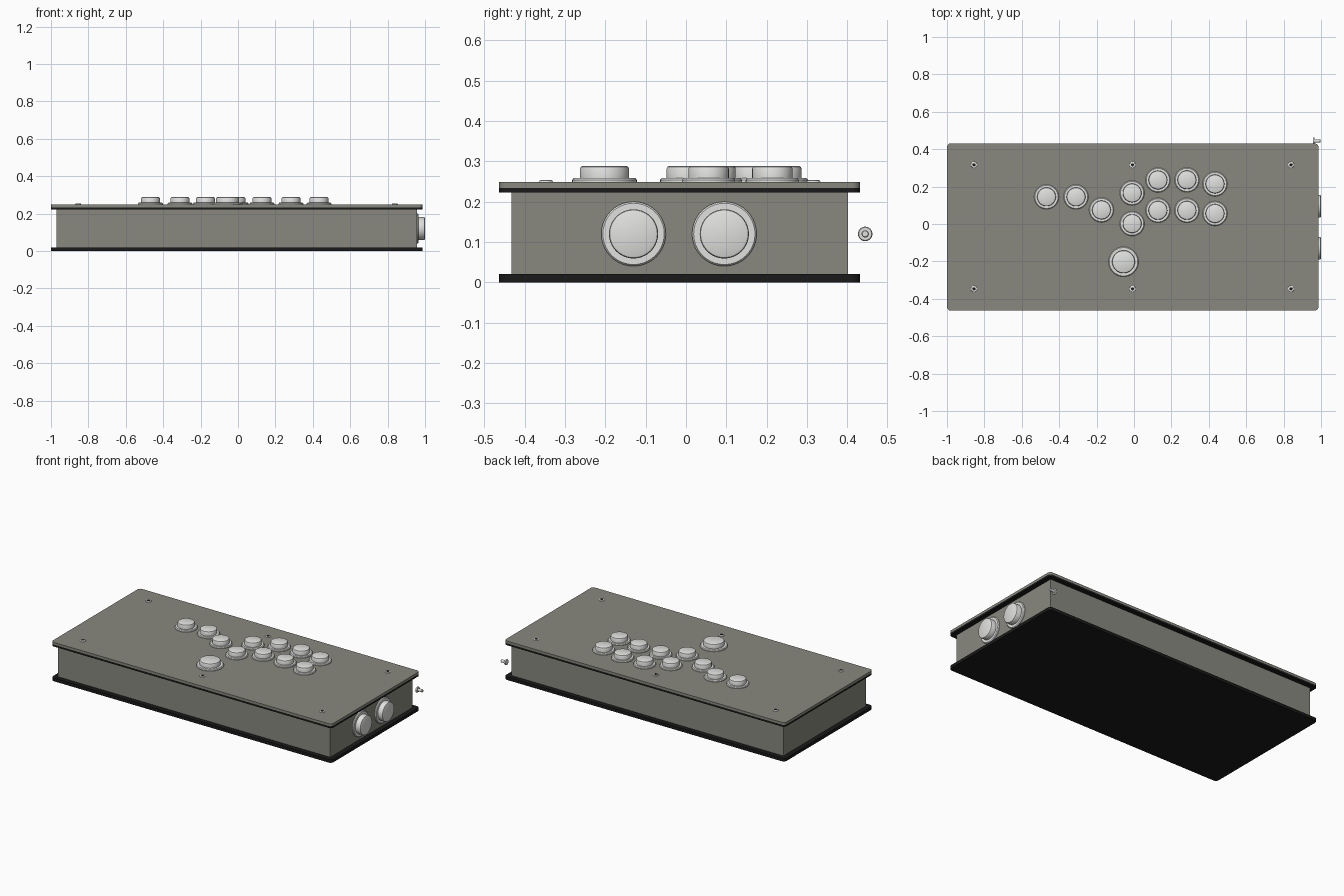
import bpy, bmesh, math
from mathutils import Matrix

cube = bpy.data.objects.get("Cube")
if cube:
    bpy.data.objects.remove(cube, do_unlink=True)


def material(name, rgb):
    m = bpy.data.materials.new(name)
    m.use_nodes = True
    m.diffuse_color = (*rgb, 1)
    m.node_tree.nodes["Principled BSDF"].inputs["Base Color"].default_value = (*rgb, 1)
    return m


GREY = material("warm grey", (0.25, 0.25, 0.215))
BLACK = material("black", (0.01, 0.01, 0.01))
LIGHT = material("light grey", (0.75, 0.75, 0.74))


def add_object(name, bm, mats):
    mesh = bpy.data.meshes.new(name)
    bm.to_mesh(mesh)
    bm.free()
    ob = bpy.data.objects.new(name, mesh)
    bpy.context.collection.objects.link(ob)
    for m in mats:
        mesh.materials.append(m)
    return ob


def smooth(ob):
    bpy.ops.object.select_all(action="DESELECT")
    ob.select_set(True)
    bpy.context.view_layer.objects.active = ob
    bpy.ops.object.shade_smooth_by_angle(angle=math.radians(35))


def slab(name, x, y, z, mat, corner=0):
    """Box given by its ranges, with optional rounded vertical corners."""
    bm = bmesh.new()
    bmesh.ops.create_cube(bm, size=1)
    for v in bm.verts:
        for i, (lo, hi) in enumerate((x, y, z)):
            v.co[i] = lo if v.co[i] < 0 else hi
    if corner:
        upright = [e for e in bm.edges if abs(e.verts[0].co.z - e.verts[1].co.z) > 1e-4]
        bmesh.ops.bevel(bm, geom=upright, offset=corner, segments=6, profile=0.5, affect="EDGES")
    ob = add_object(name, bm, [mat])
    smooth(ob)


def turned(name, profile, place, mats=(LIGHT,), sides=40, dark_radius=0):
    """Lathe a (radius, height) profile; faces within dark_radius use the second material."""
    bm = bmesh.new()
    verts = [bm.verts.new((r, 0, h)) for r, h in profile]
    edges = [bm.edges.new(pair) for pair in zip(verts, verts[1:])]
    bmesh.ops.spin(bm, geom=verts + edges, cent=(0, 0, 0), axis=(0, 0, 1),
                   angle=math.tau, steps=sides, use_merge=True)
    bmesh.ops.remove_doubles(bm, verts=bm.verts, dist=1e-5)
    bmesh.ops.recalc_face_normals(bm, faces=bm.faces)
    for f in bm.faces:
        if all(v.co.xy.length < dark_radius for v in f.verts):
            f.material_index = 1
    bm.transform(place)
    smooth(add_object(name, bm, mats))


def push_button(name, place, flange, cap, height):
    turned(name, [(0, 0), (flange, 0), (flange, 0.005), (flange - 0.004, 0.010),
                  (cap, 0.010), (cap, height - 0.006), (cap - 0.002, height - 0.002),
                  (cap - 0.006, height), (0, height)], place)


# Case: walls between a black base and a two-layer lid
PLATE_X, PLATE_Y = (-1.0, 0.986), (-0.463, 0.431)
TOP = 0.249
slab("base_plate", PLATE_X, PLATE_Y, (0, 0.02), BLACK, 0.02)
slab("case_body", (-0.97, 0.956), (-0.433, 0.401), (0.02, 0.222), GREY)
slab("lid_underlay", PLATE_X, PLATE_Y, (0.222, 0.234), BLACK, 0.02)
slab("top_plate", PLATE_X, PLATE_Y, (0.234, TOP), GREY, 0.02)

# Playing buttons on the lid
small_buttons = [(-0.468, 0.145), (-0.31, 0.145), (-0.174, 0.075), (-0.01, 0.166),
                 (-0.01, 0.002), (0.128, 0.235), (0.128, 0.073), (0.283, 0.236),
                 (0.283, 0.073), (0.433, 0.214), (0.433, 0.056)]
for i, (x, y) in enumerate(small_buttons):
    push_button(f"top_button_{i + 1}", Matrix.Translation((x, y, TOP)), 0.066, 0.050, 0.039)
push_button("thumb_button", Matrix.Translation((-0.056, -0.202, TOP)), 0.080, 0.061, 0.039)

# Lid screws with dark sockets
screw = [(0.017, 0), (0.016, 0.003), (0.014, 0.004), (0.008, 0.004), (0.0079, 0.001), (0, 0.001)]
for row, y in (("front", -0.347), ("back", 0.316)):
    for col, x in (("right", -0.855), ("middle", -0.008), ("left", 0.839)):
        turned(f"screw_{row}_{col}", screw, Matrix.Translation((x, y, TOP)),
               (LIGHT, BLACK), 24, 0.0085)

# Side buttons and the loose socket beside them
SIDEWAYS = Matrix.Rotation(math.pi / 2, 4, "Y")
for name, y in (("front", -0.130), ("back", 0.095)):
    push_button(f"side_button_{name}", Matrix.Translation((0.956, y, 0.12)) @ SIDEWAYS,
                0.080, 0.061, 0.044)
turned("side_socket", [(0, 0), (0.017, 0), (0.018, 0.002), (0.018, 0.006), (0.016, 0.009),
                       (0.009, 0.009), (0.009, 0.038), (0.007, 0.040), (0, 0.040)],
       Matrix.Translation((0.957, 0.444, 0.12)) @ SIDEWAYS, sides=24)
